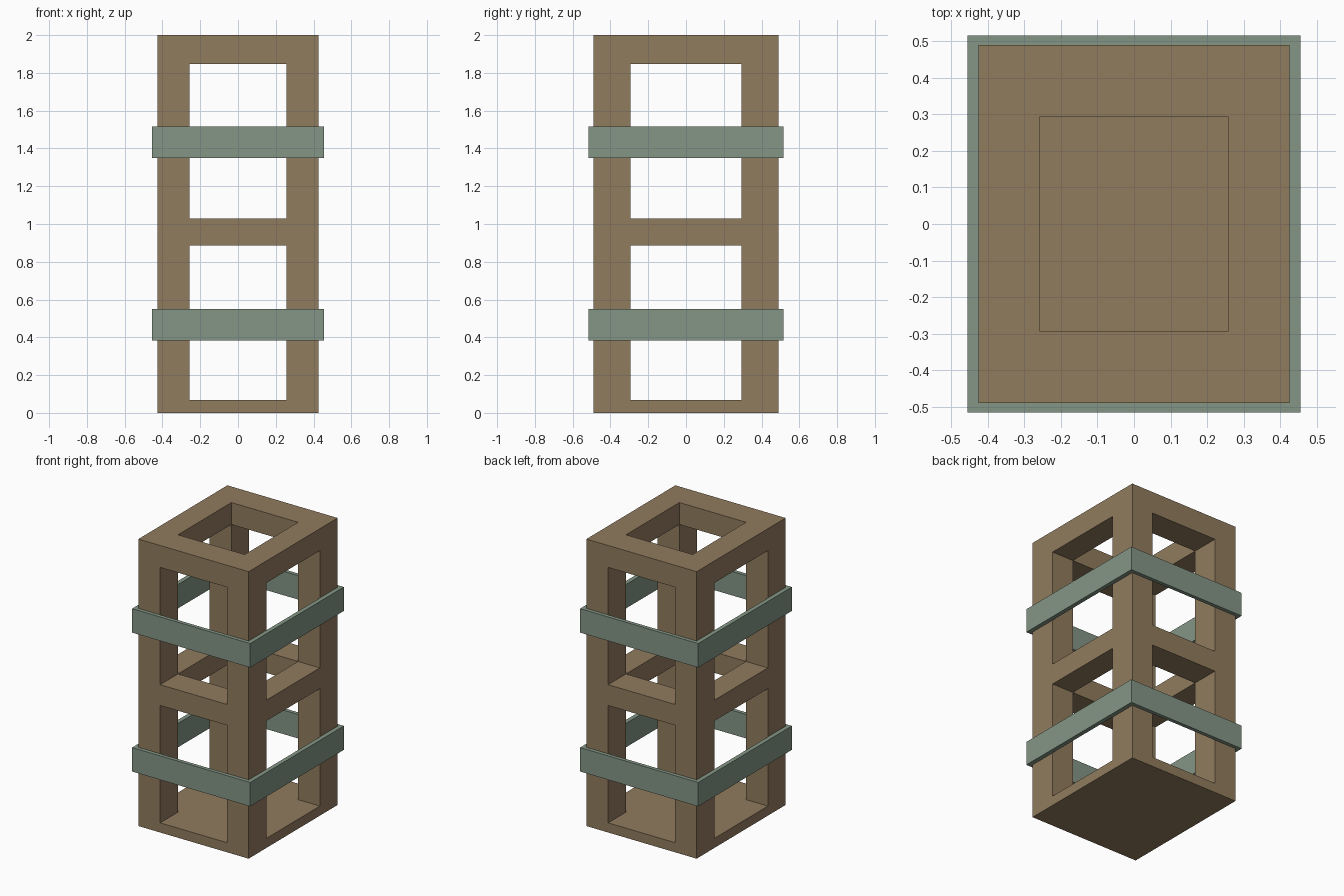
import bpy
import bmesh

cube = bpy.data.objects.get("Cube")
if cube:
    bpy.data.objects.remove(cube, do_unlink=True)


def make_material(name, colour):
    mat = bpy.data.materials.new(name)
    mat.use_nodes = True
    mat.diffuse_color = colour
    mat.node_tree.nodes["Principled BSDF"].inputs["Base Color"].default_value = colour
    return mat


def lattice(name, xs, ys, zs, solid, mat):
    """Closed shell around the solid cells between the given cut planes."""
    cuts = (xs, ys, zs)
    bm = bmesh.new()
    verts = {}

    def vert(key):
        if key not in verts:
            verts[key] = bm.verts.new([cuts[a][key[a]] for a in range(3)])
        return verts[key]

    def filled(cell):
        inside = all(0 <= cell[a] < len(cuts[a]) - 1 for a in range(3))
        return inside and solid(*cell)

    cells = [(i, j, k) for i in range(len(xs) - 1)
             for j in range(len(ys) - 1) for k in range(len(zs) - 1)]
    for cell in filter(filled, cells):
        for axis in range(3):
            u, v = (axis + 1) % 3, (axis + 2) % 3
            for side in (0, 1):
                neighbour = list(cell)
                neighbour[axis] += 2 * side - 1
                if filled(neighbour):
                    continue
                corners = []
                for du, dv in ((0, 0), (1, 0), (1, 1), (0, 1)):
                    key = list(cell)
                    key[axis] += side
                    key[u] += du
                    key[v] += dv
                    corners.append(vert(tuple(key)))
                bm.faces.new(corners if side else corners[::-1])
    mesh = bpy.data.meshes.new(name)
    bm.to_mesh(mesh)
    bm.free()
    mesh.materials.append(mat)
    obj = bpy.data.objects.new(name, mesh)
    bpy.context.collection.objects.link(obj)
    return obj


def mirrored(outer, inner):
    return (-outer, -inner, inner, outer)


wood = make_material("brown wood", (0.285, 0.2, 0.112, 1))
green = make_material("muted green", (0.23, 0.305, 0.238, 1))

WIDTH, DEPTH = 0.425, 0.49


# Open tower frame: closed floor, corner posts, middle and top rings
def frame_solid(i, j, k):
    centre_x, centre_y = i == 1, j == 1
    if k == 0:
        return True
    if k in (1, 3):
        return not centre_x and not centre_y
    return not (centre_x and centre_y)


lattice("tower_frame", mirrored(WIDTH, 0.257), mirrored(DEPTH, 0.294),
        (0, 0.067, 0.885, 1.03, 1.847, 2), frame_solid, wood)

# Bands wrapped around the outside of the frame
for name, bottom in (("lower_band", 0.382), ("upper_band", 1.35)):
    lattice(name, mirrored(0.455, WIDTH), mirrored(0.516, DEPTH),
            (bottom, bottom + 0.167),
            lambda i, j, k: not (i == 1 and j == 1), green)
